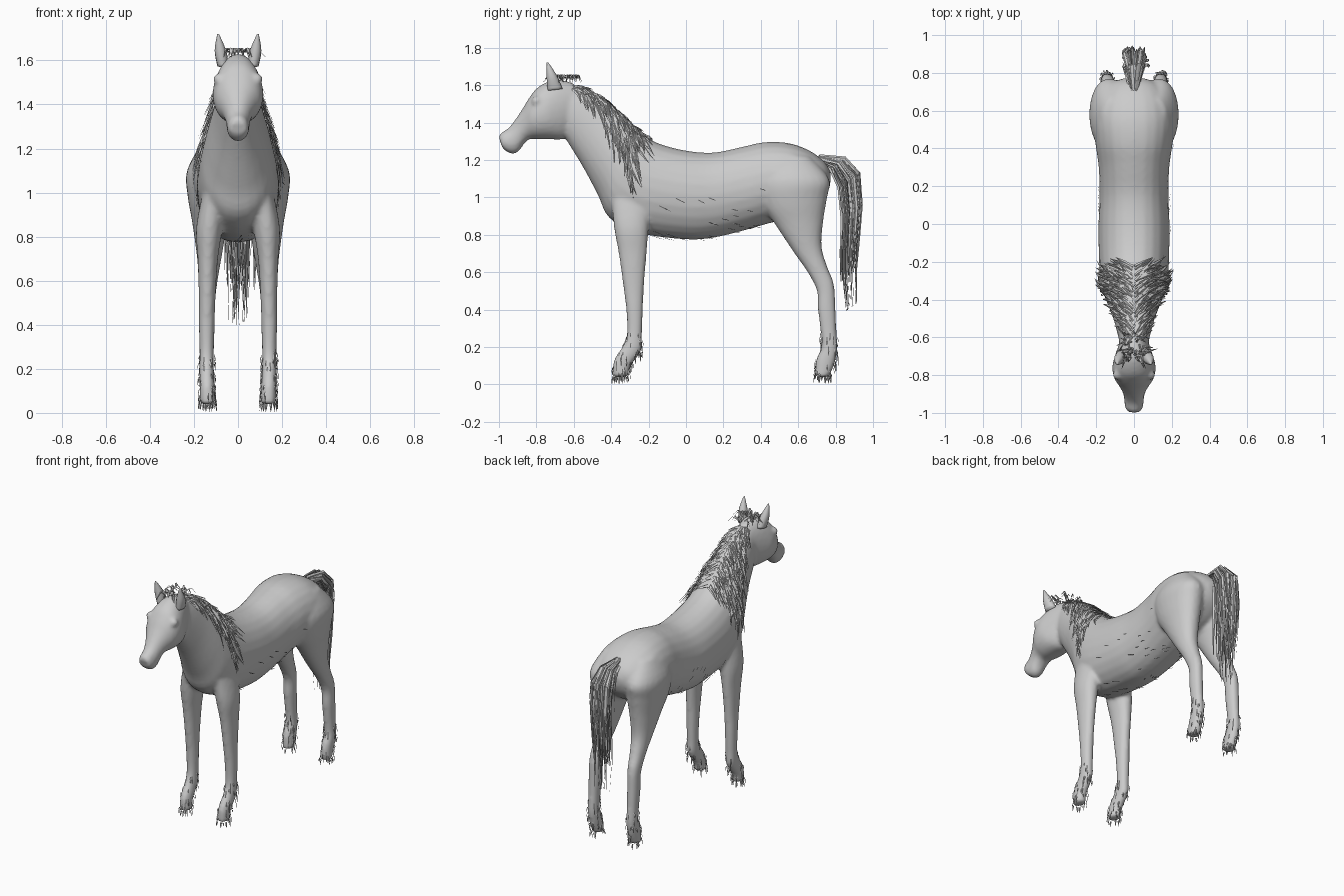
import bpy, bmesh, math, random
from mathutils import Vector

random.seed(4)
rand = random.uniform
cube = bpy.data.objects.get("Cube")
if cube:
    bpy.data.objects.remove(cube)

grey = bpy.data.materials.new("grey coat")
grey.use_nodes = True
COAT = (0.6, 0.6, 0.6, 1)
grey.diffuse_color = COAT
grey.node_tree.nodes["Principled BSDF"].inputs["Base Color"].default_value = COAT


def make_object(name, bm):
    mesh = bpy.data.meshes.new(name)
    bm.to_mesh(mesh)
    bm.free()
    mesh.materials.append(grey)
    obj = bpy.data.objects.new(name, mesh)
    bpy.context.collection.objects.link(obj)
    return obj


# A section is (y, z of one edge, y, z of the opposite edge, half width, x of centre)
def section_at(sections, u):
    last = len(sections) - 1
    i = max(0, min(int(u), last - 1))
    t = u - i
    a, b, c, d = (sections[max(0, min(k, last))] for k in range(i - 1, i + 3))
    return [q + t / 2 * (r - p + t * (2 * p - 5 * q + 4 * r - s + t * (3 * (q - r) + s - p)))
            for p, q, r, s in zip(a, b, c, d)]


def surface_point(sections, u, angle, grow=0.0):
    y1, z1, y2, z2, half, x = section_at(sections, u)
    mid = Vector((x, (y1 + y2) / 2, (z1 + z2) / 2))
    axis = Vector((0, y1 - y2, z1 - z2)) / 2
    side, along = math.sin(angle), math.cos(angle)
    side = math.copysign(abs(side) ** 0.9, side)
    return mid + axis * (along * (1 + grow / axis.length)) + Vector((side * (half + grow), 0, 0))


def loft(bm, sections, mirror=1, steps=4, count=24):
    rings = []
    for k in range((len(sections) - 1) * steps + 1):
        ring = []
        for j in range(count):
            p = surface_point(sections, k / steps, math.tau * j / count)
            p.x *= mirror
            ring.append(bm.verts.new(p))
        rings.append(ring)
    for low, high in zip(rings, rings[1:]):
        for j in range(count):
            n = (j + 1) % count
            bm.faces.new((low[j], low[n], high[n], high[j]))
    bm.faces.new(rings[0])
    bm.faces.new(rings[-1])


def blade(bm, points, width, normal):
    """Tapered hair blade with a raised middle."""
    rows = []
    for i, p in enumerate(points):
        tangent = points[min(i + 1, len(points) - 1)] - points[max(i - 1, 0)]
        across = tangent.cross(normal).normalized()
        w = width * (1.05 - i / (len(points) - 1)) * (0.6 if i == 0 else 1)
        rows.append([bm.verts.new(p + across * w * s + normal * (w * h))
                     for s, h in ((-1, 0), (0, 0.5), (1, 0))])
    for a, b in zip(rows, rows[1:]):
        for j in range(2):
            bm.faces.new((a[j], a[j + 1], b[j + 1], b[j]))


trunk = [
    (-.66, 1.60, -.66, 1.34, .07, 0), (-.55, 1.58, -.63, 1.29, .085, 0),
    (-.44, 1.52, -.55, 1.16, .11, 0), (-.34, 1.43, -.47, 1.01, .145, 0),
    (-.25, 1.35, -.41, .89, .17, 0), (-.15, 1.29, -.26, .81, .185, 0),
    (0, 1.25, 0, .775, .188, 0), (.15, 1.24, .15, .785, .183, 0),
    (.3, 1.27, .3, .82, .187, 0), (.42, 1.295, .44, .86, .205, 0),
    (.55, 1.29, .56, .89, .215, 0), (.66, 1.25, .66, .93, .19, 0),
    (.74, 1.19, .74, 1.0, .13, 0), (.775, 1.13, .77, 1.06, .05, 0)]
head = [
    (-.60, 1.61, -.62, 1.34, .07, 0), (-.70, 1.63, -.66, 1.31, .095, 0),
    (-.79, 1.59, -.72, 1.31, .115, 0), (-.84, 1.53, -.79, 1.31, .105, 0),
    (-.87, 1.48, -.84, 1.31, .08, 0), (-.91, 1.42, -.87, 1.28, .06, 0),
    (-.95, 1.37, -.90, 1.24, .052, 0), (-.99, 1.345, -.94, 1.235, .048, 0),
    (-1, 1.32, -.98, 1.26, .038, 0)]
ear = [
    (-.74, 1.57, -.66, 1.58, .026, .068), (-.745, 1.64, -.69, 1.65, .026, .08),
    (-.745, 1.72, -.735, 1.72, .004, .09)]
front_leg = [
    (-.40, 1.0, -.19, 1.0, .05, .11), (-.385, .84, -.2, .84, .06, .13),
    (-.36, .7, -.21, .7, .046, .137), (-.335, .52, -.225, .52, .038, .14),
    (-.32, .4, -.23, .4, .036, .142), (-.315, .28, -.235, .27, .033, .142),
    (-.335, .21, -.24, .18, .033, .142), (-.385, .13, -.295, .1, .034, .14),
    (-.39, .04, -.31, .04, .034, .138)]
hind_leg = [
    (.45, 1.22, .66, 1.22, .06, .11), (.39, 1.09, .765, 1.1, .103, .13),
    (.41, .96, .755, 1.0, .1, .128), (.48, .85, .735, .88, .08, .128),
    (.58, .7, .725, .74, .058, .13), (.65, .6, .755, .63, .045, .135),
    (.70, .5, .79, .54, .038, .14), (.705, .4, .8, .4, .036, .142),
    (.72, .28, .805, .28, .033, .142), (.725, .2, .81, .19, .033, .142),
    (.695, .13, .795, .11, .034, .14), (.69, .04, .765, .04, .034, .138)]

# Body, head and legs fused into one skin
body_mesh = bmesh.new()
loft(body_mesh, trunk)
loft(body_mesh, head)
for side in (1, -1):
    loft(body_mesh, front_leg, side)
    loft(body_mesh, hind_leg, side)
    brow = bmesh.ops.create_icosphere(body_mesh, subdivisions=2, radius=0.028)["verts"]
    bmesh.ops.translate(body_mesh, vec=(side * 0.086, -0.8, 1.515), verts=brow)
bmesh.ops.recalc_face_normals(body_mesh, faces=body_mesh.faces)
body = make_object("body", body_mesh)
remesh = body.modifiers.new("fuse", "REMESH")
remesh.mode = "VOXEL"
remesh.voxel_size = 0.012
remesh.use_smooth_shade = True
soften = body.modifiers.new("soften", "SMOOTH")
soften.iterations = 5

# Ears
ears_mesh = bmesh.new()
for side in (1, -1):
    loft(ears_mesh, ear, side, count=12)
bmesh.ops.recalc_face_normals(ears_mesh, faces=ears_mesh.faces)
ears = make_object("ears", ears_mesh)
ears.data.shade_smooth()

# Mane: blades lying over the neck, swept back and down
mane = bmesh.new()
for k in range(420):
    side = 1 if k % 2 else -1
    u = rand(0.4, 4.3)
    start = rand(0, 1) ** 1.4 * (0.5 + 0.22 * u)
    sweep, reach = rand(0.35, 0.75), rand(0.25, 0.6)
    lift = rand(0.004, 0.03)
    points = [surface_point(trunk, u + sweep * t, side * (start + reach * t), 0.004 + lift * t)
              for t in (0, 0.4, 0.75, 1)]
    normal = Vector((side * math.sin(start + 0.2), 0, math.cos(start + 0.2)))
    blade(mane, points, rand(0.006, 0.014), normal)
make_object("mane", mane)

# Forelock: short blades over the poll and brow
forelock = bmesh.new()
for k in range(44):
    root = Vector((rand(-.05, .05), rand(-.72, -.58), 1.635))
    out = Vector((root.x * 0.9 + rand(-.035, .035), rand(-.07, .04), 0))
    points = [root, root + out * 0.5 + Vector((0, 0, 0.02)), root + out + Vector((0, 0, -.02))]
    blade(forelock, points, rand(0.006, 0.011), Vector((0, 0, 1)))
make_object("forelock", forelock)

# Tail: arched blades falling from the dock
tail_path = [(0, .70, 1.21), (0, .81, 1.18), (0, .87, 1.09), (0, .885, .92),
             (0, .875, .74), (0, .87, .58), (0, .88, .41)]
tail = bmesh.new()
for k in range(170):
    end = random.choice((3, 4, 5, 6, 6, 7))
    across, depth, drift = rand(-1, 1), rand(-1, 1), rand(-.02, .02)
    begin = random.choice((0, 0, 1, 2)) if end > 4 else 0
    points = []
    for i, p in enumerate(tail_path[begin:end], begin):
        spread = (.25, .7, 1, 1, .95, .8, .65)[i]
        points.append(Vector(p) + Vector((across * .055 * spread + drift * i / 3,
                                          depth * .055 * spread, depth * .04 * spread)))
    turn = rand(0, math.pi)
    blade(tail, points, rand(0.009, 0.017), Vector((math.cos(turn), math.sin(turn), 0.3)).normalized())
make_object("tail", tail)

# Feathering: ragged blades round the lower legs and hooves
feathers = bmesh.new()
for leg in (front_leg, hind_leg):
    for k in range(120):
        side = 1 if k % 2 else -1
        u = len(leg) - 1 - rand(0, 1) ** 1.5 * 3
        angle = rand(0, math.tau)
        points = [surface_point(leg, u, angle, 0.001)]
        away = surface_point(leg, u, angle, 0.01) - points[0]
        drop = min(rand(0.02, 0.06), points[0].z - 0.005)
        points.append(points[0] + away * 0.6 - Vector((0, 0, drop * 0.5)))
        points.append(points[0] + away * 0.8 - Vector((0, 0, drop)))
        for p in points:
            p.x *= side
        away.x *= side
        blade(feathers, points, rand(0.005, 0.01), away.normalized())
make_object("feathering", feathers)

# Stray tufts on the flanks and belly
tufts = bmesh.new()
for k in range(50):
    side = 1 if k % 2 else -1
    u, angle = rand(5, 8.8), rand(1.6, 3.1)
    points = [surface_point(trunk, u + 0.25 * t, side * (angle + 0.08 * t), 0.001 + 0.01 * t)
              for t in (0, 0.5, 1)]
    blade(tufts, points, 0.005, Vector((side * math.sin(angle), 0, math.cos(angle))))
make_object("belly_tufts", tufts)
